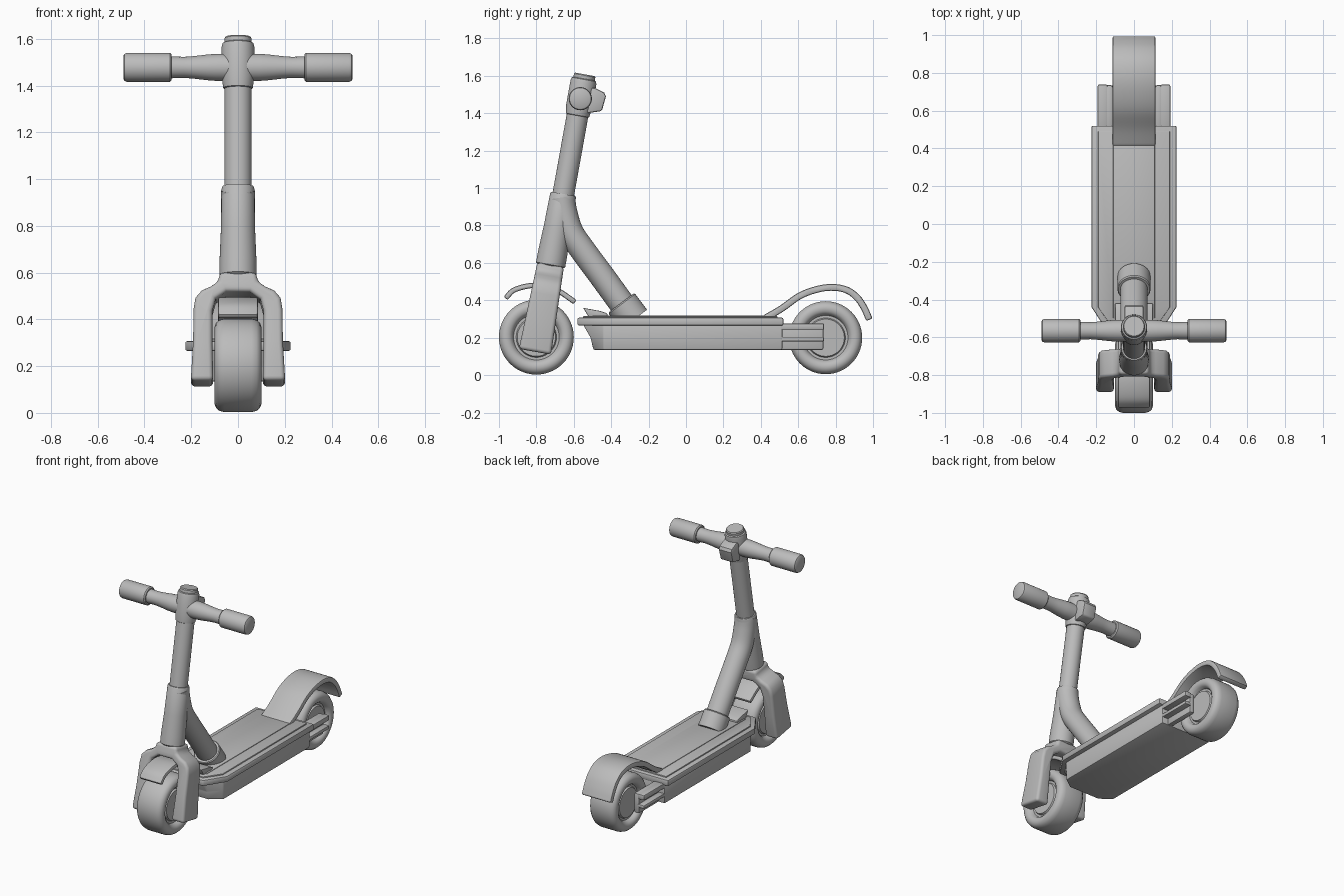
import bpy, bmesh, math
from mathutils import Vector, Matrix

if "Cube" in bpy.data.objects:
    bpy.data.objects.remove(bpy.data.objects["Cube"], do_unlink=True)

GREY = bpy.data.materials.new("matte grey")
GREY.use_nodes = True
GREY.diffuse_color = (0.5, 0.5, 0.5, 1)
GREY.node_tree.nodes["Principled BSDF"].inputs["Base Color"].default_value = (0.5, 0.5, 0.5, 1)
parts = []


def loft(name, rings, bevel=0.0, steps=2, matrix=None, shape=None):
    """Skin a list of closed rings, cap both ends, optionally round the hard edges."""
    bm = bmesh.new()
    loops = [[bm.verts.new(p) for p in ring] for ring in rings]
    n = len(loops[0])
    for a, b in zip(loops, loops[1:]):
        for i in range(n):
            j = (i + 1) % n
            bm.faces.new((a[i], a[j], b[j], b[i]))
    bm.faces.new(loops[0])
    bm.faces.new(loops[-1])
    bmesh.ops.recalc_face_normals(bm, faces=bm.faces)
    if shape:
        for v in bm.verts:
            shape(v.co)
    if bevel:
        hard = [e for e in bm.edges if e.calc_face_angle(0) > math.radians(42)]
        bmesh.ops.bevel(bm, geom=hard, offset=bevel, segments=steps,
                        profile=0.5, affect='EDGES', clamp_overlap=True)
    if matrix:
        bm.transform(matrix)
    bmesh.ops.recalc_face_normals(bm, faces=bm.faces)
    mesh = bpy.data.meshes.new(name)
    bm.to_mesh(mesh)
    bm.free()
    mesh.materials.append(GREY)
    ob = bpy.data.objects.new(name, mesh)
    bpy.context.collection.objects.link(ob)
    parts.append(ob)
    return ob


def lathe(name, profile, matrix, sides=40):
    """Revolve (radius, height) pairs about local z."""
    rings = [[(r * math.cos(k * math.tau / sides), r * math.sin(k * math.tau / sides), h)
              for k in range(sides)] for r, h in profile]
    return loft(name, rings, matrix=matrix)


def prism(name, outline, axis, a, b, bevel=0.0, **kw):
    place = {'x': lambda u, v, t: (t, u, v), 'y': lambda u, v, t: (u, t, v),
             'z': lambda u, v, t: (u, v, t)}[axis]
    return loft(name, [[place(u, v, t) for u, v in outline] for t in (a, b)], bevel, **kw)


def rect(u0, u1, v0, v1):
    return [(u0, v0), (u1, v0), (u1, v1), (u0, v1)]


def smooth_path(points, steps=5):
    """Catmull-Rom through side-plane (y, z) points."""
    p = [Vector(q) for q in points]
    p = [2 * p[0] - p[1]] + p + [2 * p[-1] - p[-2]]
    out = []
    for a, b, c, d in zip(p, p[1:], p[2:], p[3:]):
        for k in range(steps):
            t = k / steps
            out.append(0.5 * (2 * b + (c - a) * t + (2 * a - 5 * b + 4 * c - d) * t ** 2
                              + (3 * b - a - 3 * c + d) * t ** 3))
    return out + [p[-2]]


def normals(path):
    result = []
    for i in range(len(path)):
        d = (path[min(i + 1, len(path) - 1)] - path[max(i - 1, 0)]).normalized()
        result.append(Vector((-d.y, d.x)))
    return result


def fender(name, points, thick, half):
    path = smooth_path(points)
    inner = [p - n * thick for p, n in zip(path, normals(path))]
    prism(name, [tuple(p) for p in path + inner[::-1]], 'x', -half, half, 0.009)


# Wheels
def wheel(name, y, z, radius):
    half = [(0.01, 0.078), (0.102, 0.078), (0.108, 0.066), (0.122, 0.066), (0.13, 0.086),
            (0.145, 0.098), (0.165, 0.1), (0.182, 0.094), (0.194, 0.08), (0.2, 0.058)]
    k = radius / 0.2
    profile = [(r * k, -h) for r, h in half] + [(r * k, h) for r, h in half[::-1]]
    lathe(name, profile, Matrix.Translation((0, y, z)) @ Matrix.Rotation(math.pi / 2, 4, 'Y'), 56)


wheel("front_wheel", -0.8, 0.203, 0.2)
wheel("rear_wheel", 0.747, 0.2, 0.195)

# Fenders
fender("front_fender", [(-0.975, 0.42), (-0.93, 0.465), (-0.85, 0.49), (-0.77, 0.492),
                        (-0.68, 0.465), (-0.585, 0.402)], -0.0 + 0.028, 0.085)
fender("rear_fender", [(0.41, 0.318), (0.5, 0.37), (0.6, 0.44), (0.7, 0.477), (0.79, 0.487),
                       (0.87, 0.47), (0.93, 0.425), (0.97, 0.365), (0.997, 0.303)], 0.036, 0.113)

# Raked steering column, built upright and then leaned back
RAKE = Matrix.Translation((0, -0.83, 0)) @ Matrix.Rotation(-math.atan(0.18), 4, 'X')
lathe("stem_tube", [(0.058, 0.9), (0.058, 1.43)], RAKE)
lathe("stem_sleeve", [(0.07, 0.592), (0.079, 0.6), (0.079, 0.66), (0.073, 0.8),
                      (0.07, 0.975), (0.066, 0.984)], RAKE)
lathe("handlebar_clamp", [(0.055, 1.408), (0.063, 1.412), (0.07, 1.46), (0.07, 1.59),
                          (0.066, 1.606), (0.058, 1.61), (0.058, 1.628), (0.053, 1.634)], RAKE)

# Fork: mirrored arch outline, deeper towards the feet
half_fork = [(0.078, 0.6), (0.084, 0.562), (0.115, 0.54), (0.155, 0.522), (0.182, 0.49),
             (0.19, 0.44), (0.192, 0.3), (0.202, 0.127), (0.106, 0.127), (0.11, 0.3),
             (0.11, 0.43), (0.095, 0.485), (0.05, 0.515)]
fork_outline = half_fork + [(-x, s) for x, s in half_fork[::-1]]


def deepen_feet(co):
    co.y *= 1 + 0.45 * (0.6 - co.z)


prism("fork", fork_outline, 'y', -0.072, 0.072, 0.024, steps=4, matrix=RAKE, shape=deepen_feet)

# Diagonal brace sweeping from the sleeve down to the deck
brace = smooth_path([(-0.663, 0.95), (-0.65, 0.87), (-0.617, 0.765), (-0.55, 0.665),
                     (-0.45, 0.53), (-0.345, 0.385), (-0.29, 0.31)])
SIDES = 36
brace_rings = []
for p, n in zip(brace, normals(brace)):
    ring = []
    for k in range(SIDES):
        a = k * math.tau / SIDES
        q = p + n * 0.069 * math.sin(a)
        ring.append((0.072 * math.cos(a), q.x, q.y))
    brace_rings.append(ring)
loft("diagonal_brace", brace_rings)
slope = Vector((0, -0.6, 0.8)).to_track_quat('Z', 'Y').to_matrix().to_4x4()
lathe("brace_collar", [(0.088, -0.11), (0.088, -0.005), (0.083, 0.002)],
      Matrix.Translation((0, -0.345, 0.385)) @ slope)

# Handlebar halves and grips
for side, label in ((1, "left"), (-1, "right")):
    M = Matrix.Translation((0, -0.565, 1.478)) @ Matrix.Rotation(side * math.pi / 2, 4, 'Y')
    lathe(label + "_bar", [(0.058, 0.0), (0.058, 0.09), (0.055, 0.13), (0.048, 0.19),
                           (0.045, 0.23), (0.047, 0.295)], M)
    lathe(label + "_grip", [(0.055, 0.284), (0.062, 0.291), (0.062, 0.475),
                            (0.058, 0.485), (0.05, 0.49)], M)

# Display box behind the clamp
prism("display_box", [(-0.53, 1.54), (-0.485, 1.535), (-0.437, 1.51), (-0.428, 1.49),
                      (-0.45, 1.412), (-0.53, 1.4)], 'x', -0.05, 0.05, 0.01)


# Deck
def plan(w, front, back):
    right = [(w, back), (w, -0.44), (w * 0.6, front)]
    return right + [(-x, y) for x, y in right[::-1]]


loft("deck_body", [[(x, y, z) for x, y in plan(0.195, f, 0.515)]
                   for z, f in ((0.135, -0.495), (0.2, -0.51), (0.27, -0.55))], 0.008)
prism("deck_rim", plan(0.225, -0.58, 0.52), 'z', 0.265, 0.307, 0.008)
prism("deck_mat", plan(0.19, -0.55, 0.49), 'z', 0.3, 0.315, 0.003)
prism("mat_centre", rect(-0.11, 0.11, -0.5, 0.48), 'z', 0.305, 0.319, 0.002)
prism("front_hook", [(-0.55, 0.36), (-0.52, 0.31), (-0.42, 0.31), (-0.42, 0.33), (-0.46, 0.343)],
      'x', -0.1, 0.1, 0.005)

# Rear axle arms: inner plate with two raised rails on each side
for side, label in ((1, "left"), (-1, "right")):
    prism(label + "_arm_plate", rect(0.48, 0.735, 0.135, 0.275), 'x',
          side * 0.112, side * 0.15, 0.01)
    for name, z0, z1 in (("upper", 0.24, 0.276), ("lower", 0.18, 0.205)):
        prism(label + "_" + name + "_rail", rect(0.48, 0.738, z0, z1), 'x',
              side * 0.14, side * 0.192, 0.007)

# Smooth shading with crisp edges
bpy.ops.object.select_all(action='DESELECT')
for ob in parts:
    ob.select_set(True)
bpy.context.view_layer.objects.active = parts[0]
bpy.ops.object.shade_smooth_by_angle(angle=math.radians(35))
